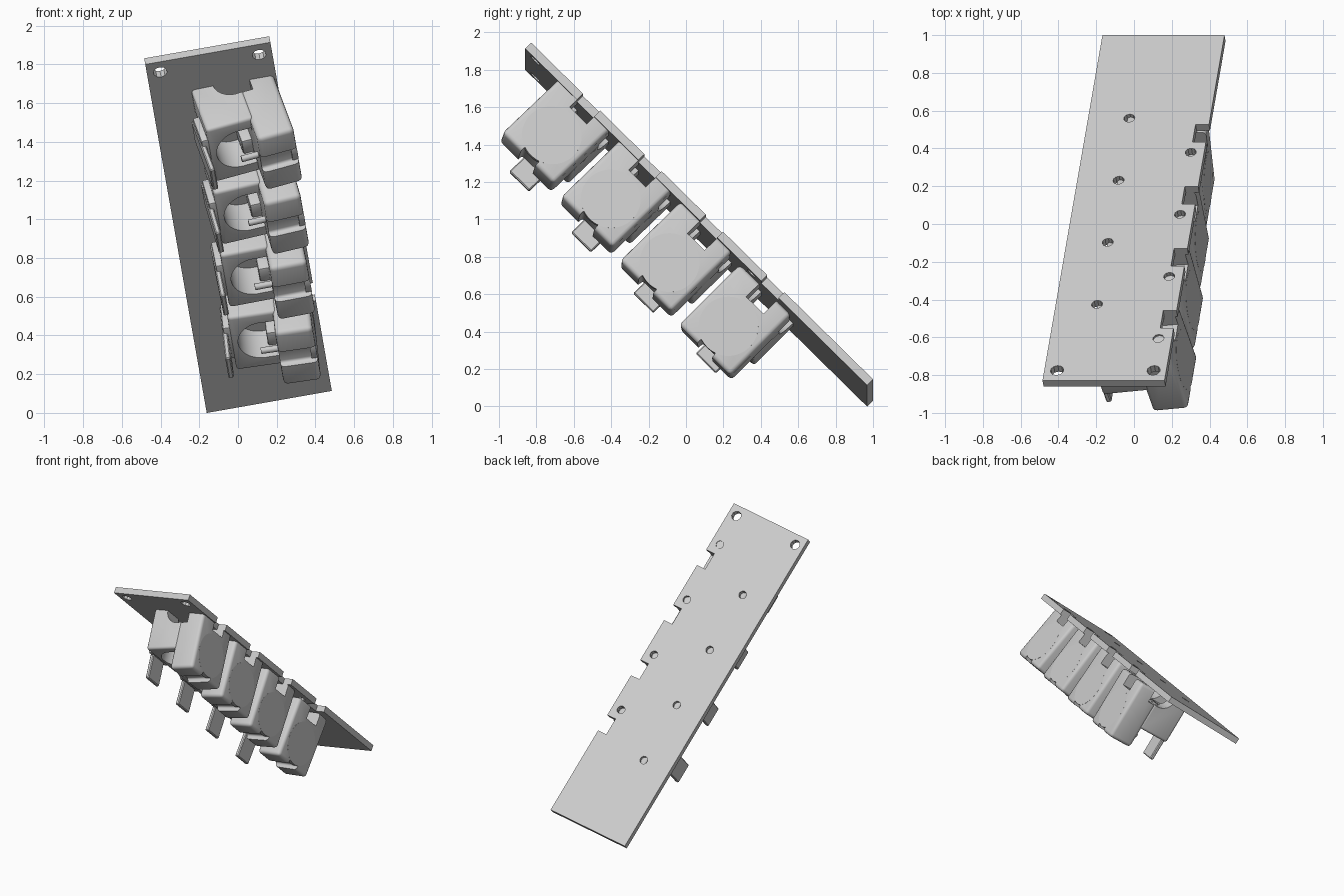
import bpy, bmesh, math
from mathutils import Matrix, Vector

if "Cube" in bpy.data.objects:
    bpy.data.objects.remove(bpy.data.objects["Cube"])

# Tilted frame: x = across the plate, y = up the plate, z = depth below its back face
R = Matrix.Rotation(math.radians(-10), 4, 'Y') @ Matrix.Rotation(math.radians(-45), 4, 'X')
FRAME = Matrix.Translation((-0.167, 1.0, 0.031)) @ R @ Matrix.Diagonal((1, -1, -1, 1))
WIDTH, LENGTH, THICK = 0.656, 2.585, 0.045
PITCH, FIRST = 0.4645, 0.755
ROLLS = [-2.5, 1.0, 4.5, 7.5]


def finish(bm, name):
    bmesh.ops.recalc_face_normals(bm, faces=bm.faces)
    me = bpy.data.meshes.new(name)
    bm.to_mesh(me)
    bm.free()
    ob = bpy.data.objects.new(name, me)
    bpy.context.collection.objects.link(ob)
    return ob


def box(name, lo, hi, bevel=0.0, segments=3):
    bm = bmesh.new()
    bmesh.ops.create_cube(bm, size=1)
    lo, hi = Vector(lo), Vector(hi)
    for v in bm.verts:
        v.co = Vector([(lo[i] + hi[i]) / 2 + v.co[i] * (hi[i] - lo[i]) for i in range(3)])
    if bevel:
        bmesh.ops.bevel(bm, geom=bm.edges[:], offset=bevel, segments=segments,
                        profile=0.5, affect='EDGES')
    return finish(bm, name)


def cyl(name, centre, radius, depth, axis='Z', sides=32):
    bm = bmesh.new()
    bmesh.ops.create_cone(bm, cap_ends=True, segments=sides, radius1=radius,
                          radius2=radius, depth=depth)
    turn = {'Z': Matrix(), 'X': Matrix.Rotation(math.pi / 2, 4, 'Y'),
            'Y': Matrix.Rotation(math.pi / 2, 4, 'X')}[axis]
    bm.transform(Matrix.Translation(centre) @ turn)
    return finish(bm, name)


def cut(ob, cutters):
    bpy.context.view_layer.objects.active = ob
    for c in cutters:
        c.hide_render = True
        m = ob.modifiers.new("cut", 'BOOLEAN')
        m.operation, m.solver, m.object = 'DIFFERENCE', 'EXACT', c
        bpy.ops.object.modifier_apply(modifier=m.name)
        bpy.data.objects.remove(c, do_unlink=True)


def smooth(ob):
    bpy.ops.object.select_all(action='DESELECT')
    ob.select_set(True)
    bpy.context.view_layer.objects.active = ob
    bpy.ops.object.shade_smooth_by_angle(angle=math.radians(35))


# Long mounting plate with edge notches and screw holes
plate = box("mounting_plate", (0, 0, 0), (WIDTH, LENGTH, THICK))
cutters = [cyl("c", (u, 2.51, 0.02), 0.036, 0.2, sides=10) for u in (0.069, 0.588)]
for k in range(4):
    s = FIRST + k * PITCH
    cutters += [cyl("c", (0.222, s - 0.133, 0.02), 0.03, 0.2, sides=10),
                cyl("c", (0.584, s + 0.122, 0.02), 0.03, 0.2, sides=10),
                box("c", (0.584, s - 0.085, -0.1), (0.8, s + 0.045, 0.1))]
cut(plate, cutters)
plate.matrix_world = FRAME

# One holder unit, y centred on the unit
H = 0.195

# Tall block on the right with a face groove and a slot by the plate
block = box("side_block", (0.44, -H, 0.045), (0.635, H, 0.505), 0.024)
cut(block, [box("c", (0.3, -0.085, -0.05), (0.8, 0.045, 0.145)),
            box("c", (0.3, -H - 0.1, -0.05), (0.508, H + 0.1, 0.145)),
            box("c", (0.3, -0.055, 0.47), (0.8, 0.055, 0.6), 0.015)])

# Low body with a round-ended pocket and a curved relief in both end walls
body = box("pocket_body", (0.205, -H, 0.025), (0.46, H, 0.345), 0.018)
cut(body, [cyl("c", (0.365, 0, 0.4), 0.128, 0.5, sides=40),
           box("c", (0.365, -0.127, 0.15), (0.439, 0.127, 0.6)),
           cyl("c", (0.42, 0, 0.045), 0.1, 0.8, axis='Y'),
           box("c", (0.0, -0.085, -0.05), (0.8, 0.045, 0.135))])

# Spring leaf on the left, its root, and the pin across the pocket
leaf = box("leaf", (0.165, -0.075, 0.13), (0.193, 0.075, 0.515), 0.006, 1)
root = box("leaf_root", (0.17, -0.115, 0.15), (0.235, 0.115, 0.335), 0.012, 2)
pin = cyl("pin", (0.41, 0.0, 0.42), 0.017, 0.12, axis='X', sides=16)
shelf = box("pocket_step", (0.385, -0.125, 0.13), (0.46, -0.03, 0.27), 0.01, 2)
disc = cyl("round_inset", (0.62, 0, 0.325), 0.16, 0.031, axis='X', sides=64)

parts = [block, body, leaf, root, pin, shelf, disc]
for ob in parts:
    smooth(ob)

# Repeat the unit up the plate, each rolled a little more than the last
for k, roll in enumerate(ROLLS):
    pivot = Matrix.Translation((0.31, FIRST + k * PITCH, 0))
    place = FRAME @ pivot @ Matrix.Rotation(math.radians(roll), 4, 'Y') @ Matrix.Translation((-0.31, 0, 0))
    for ob in parts:
        o = ob
        if k:
            o = bpy.data.objects.new(f"{ob.name}_{k + 1}", ob.data)
            bpy.context.collection.objects.link(o)
        o.matrix_world = place
